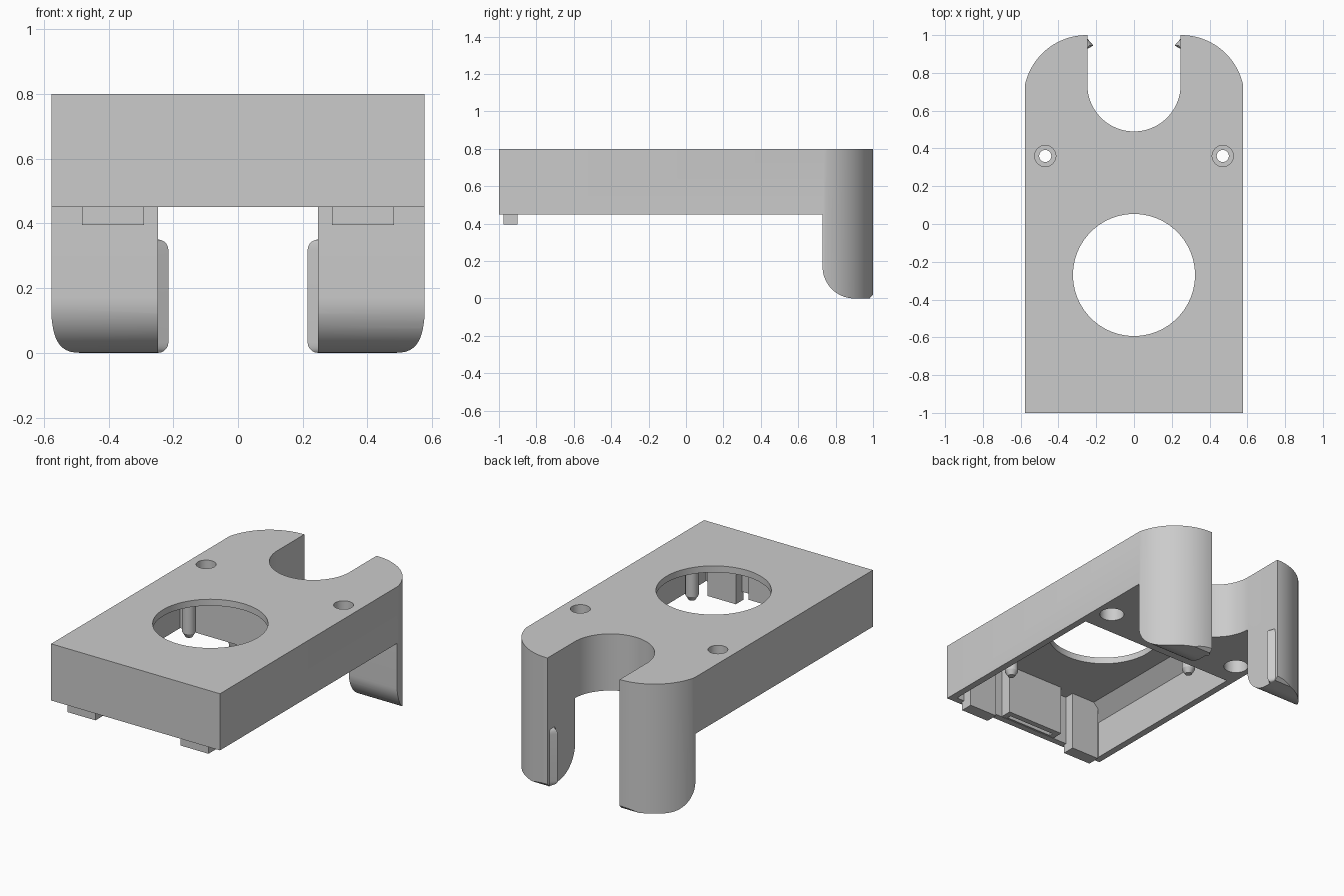
import bpy, bmesh, math
from mathutils import Vector

cube = bpy.data.objects.get("Cube")
if cube:
    bpy.data.objects.remove(cube, do_unlink=True)

grey = bpy.data.materials.new("plain grey")
grey.use_nodes = True
grey.diffuse_color = (0.6, 0.6, 0.6, 1)
grey.node_tree.nodes["Principled BSDF"].inputs["Base Color"].default_value = (0.6, 0.6, 0.6, 1)


def finish(name, bm):
    bmesh.ops.recalc_face_normals(bm, faces=bm.faces)
    mesh = bpy.data.meshes.new(name)
    bm.to_mesh(mesh)
    bm.free()
    mesh.materials.append(grey)
    obj = bpy.data.objects.new(name, mesh)
    bpy.context.collection.objects.link(obj)
    return obj


def prism(name, points, low, high, axis="z"):
    """Extrude a flat profile along x, y or z."""
    place = {"x": lambda a, b: (low, a, b),
             "y": lambda a, b: (a, low, b),
             "z": lambda a, b: (a, b, low)}[axis]
    bm = bmesh.new()
    face = bm.faces.new([bm.verts.new(place(a, b)) for a, b in points])
    moved = bmesh.ops.extrude_face_region(bm, geom=[face])["geom"]
    step = Vector([(high - low) * (axis == k) for k in "xyz"])
    bmesh.ops.translate(bm, vec=step, verts=[v for v in moved if isinstance(v, bmesh.types.BMVert)])
    return finish(name, bm)


def box(name, x, y, z):
    corners = [(x[0], y[0]), (x[1], y[0]), (x[1], y[1]), (x[0], y[1])]
    return prism(name, corners, *z)


def arc(cx, cy, r, start, end, n):
    angles = [math.radians(start + (end - start) * i / n) for i in range(n + 1)]
    return [(cx + r * math.cos(a), cy + r * math.sin(a)) for a in angles]


def disc(name, x, y, r, low, high, n=48):
    return prism(name, arc(x, y, r, 0, 360, n)[:-1], low, high)


def cut(target, cutter):
    mod = target.modifiers.new("cut", "BOOLEAN")
    mod.operation = "DIFFERENCE"
    mod.solver = "EXACT"
    mod.object = cutter
    bpy.context.view_layer.objects.active = target
    bpy.ops.object.modifier_apply(modifier=mod.name)
    bpy.data.objects.remove(cutter, do_unlink=True)


# Plan outline: rounded back shoulders and a U-shaped slot
shoulder = arc(0.25, 0.665, 0.335, 13, 90, 24)
slot = arc(0, 0.737, 0.247, 0, -180, 40)
outline = [(-0.577, -1), (0.577, -1)] + shoulder + [(0.247, 1)] + slot + [(-0.247, 1)]
outline += [(-x, y) for x, y in reversed(shoulder)]
body = prism("body", outline, -0.05, 0.8)

# Trim below the housing, leaving two legs with rounded front toes
toe = arc(0.9, 0.17, 0.17, 180, 270, 16)
under = [(-1.2, -0.2), (-1.2, 0.45), (0.73, 0.45)] + toe
under += [(0.98, 0), (1, 0.02), (1.2, 0.02), (1.2, -0.2)]
cut(body, prism("leg_trim", under, -1, 1, "x"))

# Hollow underside with sloped upper corners
hollow = [(-0.535, 0.3), (0.535, 0.3), (0.535, 0.68), (0.45, 0.76), (-0.45, 0.76), (-0.535, 0.68)]
cut(body, prism("hollow", hollow, -0.96, 0.2, "y"))

# Large round opening and stepped screw holes
cut(body, disc("opening", 0, -0.27, 0.323, 0.5, 1, 72))
for x in (-0.47, 0.47):
    cut(body, disc("screw_hole", x, 0.36, 0.032, 0.3, 1))
    cut(body, disc("screw_head_recess", x, 0.36, 0.056, 0.68, 1))
    cut(body, disc("screw_lower_recess", x, 0.36, 0.07, 0.3, 0.56))

# Block behind the front wall, with a narrow slit underneath
block = box("front_block", (-0.195, 0.195), (-0.97, -0.89), (0.452, 0.77))
cut(block, box("slit", (-0.16, 0.16), (-0.95, -0.925), (0.4, 0.55)))

parts = [body, block]
for side, name in ((1, "left"), (-1, "right")):
    # Clip tabs that hang below the front edge
    xs = sorted((side * 0.29, side * 0.482))
    parts.append(box(name + "_clip_tab", xs, (-0.977, -0.9), (0.395, 0.77)))

    # Wedge-shaped ridge on the inner face of each leg, rounded at its ends
    bm = bmesh.new()
    rings = []
    for i in range(12):
        top = i >= 6
        t = math.radians((i - 6 if top else 5 - i) * 18)
        depth = 0.032 * math.cos(t)
        z = 0.318 + 0.032 * math.sin(t) if top else 0.032 - 0.032 * math.sin(t)
        depth = max(depth, 0.001)
        ring = [(0.25, 0.985), (0.247 - depth, 0.945), (0.25, 0.925)]
        rings.append([bm.verts.new((side * x, y, z)) for x, y in ring])
    for a, b in zip(rings, rings[1:]):
        for k in range(3):
            bm.faces.new((a[k], a[(k + 1) % 3], b[(k + 1) % 3], b[k]))
    bm.faces.new(rings[0])
    bm.faces.new(rings[-1])
    parts.append(finish(name + "_leg_ridge", bm))

# Locating pins with tapered tips, hanging from the ceiling
for name, x, y in (("front_pin", 0.4, -0.63), ("back_pin", -0.37, 0.05)):
    bm = bmesh.new()
    levels = ((0.77, 0.038), (0.53, 0.038), (0.5, 0.02))
    rings = [[bm.verts.new((a, b, z)) for a, b in arc(x, y, r, 0, 360, 32)[:-1]] for z, r in levels]
    for a, b in zip(rings, rings[1:]):
        for k in range(32):
            j = (k + 1) % 32
            bm.faces.new((a[k], a[j], b[j], b[k]))
    bm.faces.new(rings[0])
    bm.faces.new(rings[-1])
    parts.append(finish(name, bm))

# Smooth curved walls, crisp edges
bpy.ops.object.select_all(action="DESELECT")
for part in parts:
    part.select_set(True)
bpy.context.view_layer.objects.active = body
bpy.ops.object.shade_smooth_by_angle(angle=math.radians(30))
